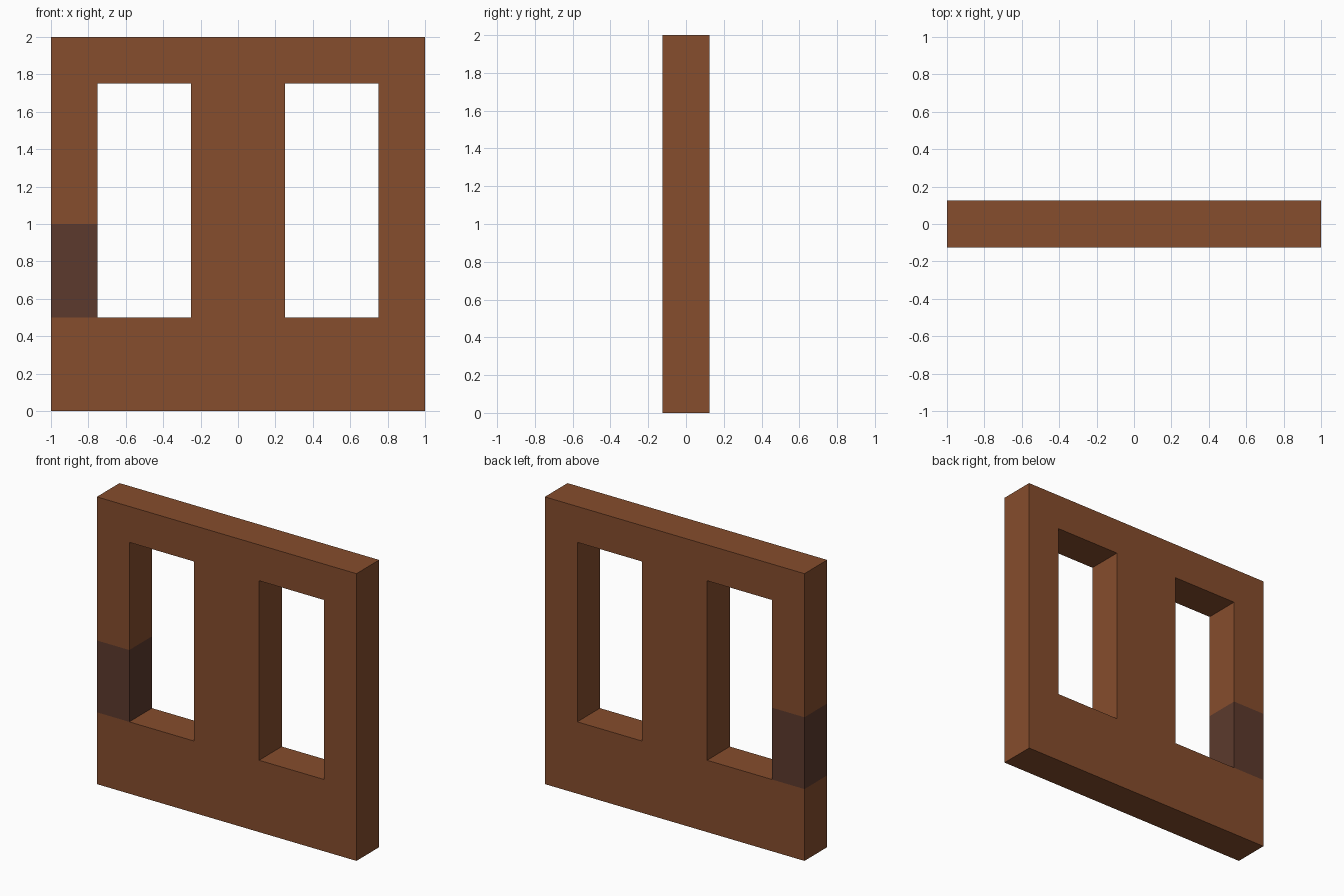
import bpy, bmesh

if "Cube" in bpy.data.objects:
    bpy.data.objects.remove(bpy.data.objects["Cube"])

def material(name, rgb):
    m = bpy.data.materials.new(name)
    m.diffuse_color = (*rgb, 1)
    m.use_nodes = True
    m.node_tree.nodes["Principled BSDF"].inputs["Base Color"].default_value = m.diffuse_color
    return m

DEPTH = 0.25
xs = [-1, -0.75, -0.25, 0.25, 0.75, 1]
zs = [0, 0.5, 1, 1.75, 2]

bm = bmesh.new()
verts = [[bm.verts.new((x, -DEPTH / 2, z)) for z in zs] for x in xs]

# Front panel, leaving out the two window openings
for i in range(len(xs) - 1):
    for k in range(len(zs) - 1):
        if i in (1, 3) and k in (1, 2):
            continue
        bm.faces.new((verts[i][k], verts[i + 1][k], verts[i + 1][k + 1], verts[i][k + 1]))

# Thicken to a closed wall
front = bm.faces[:]
ext = bmesh.ops.extrude_face_region(bm, geom=front, use_keep_orig=True)
moved = [g for g in ext["geom"] if isinstance(g, bmesh.types.BMVert)]
bmesh.ops.translate(bm, verts=moved, vec=(0, DEPTH, 0))
bmesh.ops.recalc_face_normals(bm, faces=bm.faces[:])

# Dark block at the lower part of the left post
for f in bm.faces:
    c = f.calc_center_median()
    if c.x < -0.74 and 0.51 < c.z < 0.99:
        f.material_index = 1

# Merge flat faces, keeping the colour borders
bmesh.ops.dissolve_limit(bm, angle_limit=0.01, verts=bm.verts[:],
                         edges=bm.edges[:], delimit={'MATERIAL'})

mesh = bpy.data.meshes.new("window_wall")
bm.to_mesh(mesh)
bm.free()
mesh.materials.append(material("wood_brown", (0.238, 0.074, 0.026)))
mesh.materials.append(material("dark_brown", (0.107, 0.042, 0.026)))
wall = bpy.data.objects.new("window_wall", mesh)
bpy.context.collection.objects.link(wall)
